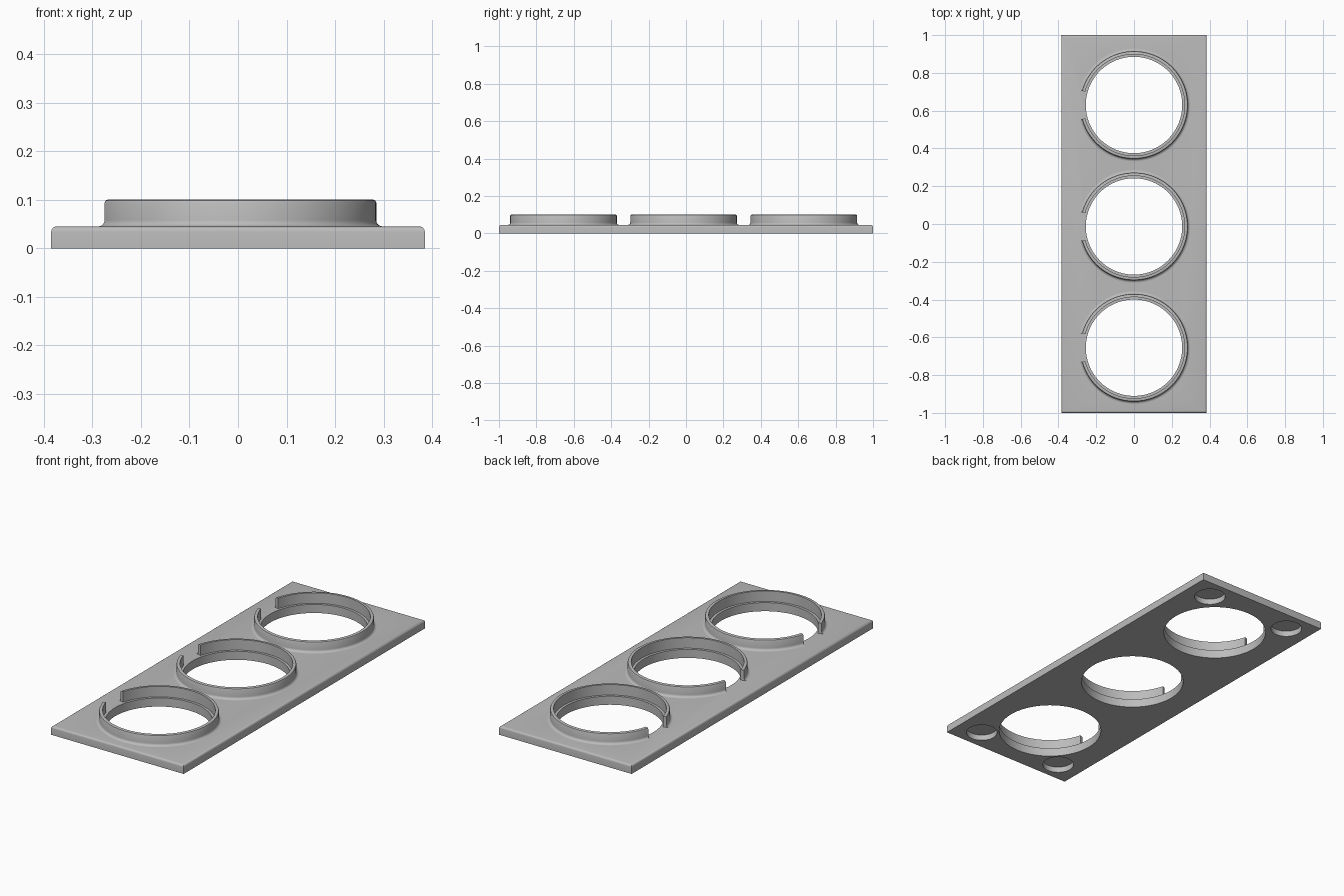
import bpy, bmesh, math

if "Cube" in bpy.data.objects:
    bpy.data.objects.remove(bpy.data.objects["Cube"])

HALF_X, PLATE_H = 0.385, 0.045
HOLE_Y = (-0.655, -0.013, 0.63)
HOLE_R = 0.255

grey = bpy.data.materials.new("light_grey")
grey.diffuse_color = (0.5, 0.5, 0.5, 1)
grey.use_nodes = True
grey.node_tree.nodes["Principled BSDF"].inputs["Base Color"].default_value = grey.diffuse_color


def add_object(name, bm):
    bmesh.ops.recalc_face_normals(bm, faces=bm.faces[:])
    mesh = bpy.data.meshes.new(name)
    bm.to_mesh(mesh)
    bm.free()
    mesh.materials.append(grey)
    ob = bpy.data.objects.new(name, mesh)
    bpy.context.collection.objects.link(ob)
    return ob


def smooth(ob):
    bpy.ops.object.select_all(action='DESELECT')
    ob.select_set(True)
    bpy.context.view_layer.objects.active = ob
    bpy.ops.object.shade_smooth_by_angle(angle=math.radians(30))


def cylinder(bm, x, y, z0, z1, r, sides):
    verts = bmesh.ops.create_cone(bm, cap_ends=True, segments=sides, radius1=r,
                                  radius2=r, depth=z1 - z0)["verts"]
    bmesh.ops.translate(bm, verts=verts, vec=(x, y, (z0 + z1) / 2))


# Plate with rounded upper edges
bm = bmesh.new()
bmesh.ops.create_cube(bm, size=1)
for v in bm.verts:
    v.co = (v.co.x * 2 * HALF_X, v.co.y * 2, (v.co.z + 0.5) * PLATE_H)
rim = [e for e in bm.edges if all(v.co.z > 0.04 for v in e.verts)]
bmesh.ops.bevel(bm, geom=rim, offset=0.011, segments=4, profile=0.5, affect='EDGES')
plate = add_object("plate", bm)

# Cutter: three through holes and four round recesses underneath
bm = bmesh.new()
for y in HOLE_Y:
    cylinder(bm, 0, y, -0.1, 0.2, HOLE_R, 96)
for sx in (-1, 1):
    for sy in (-1, 1):
        cylinder(bm, sx * 0.25, sy * 0.89, -0.05, 0.03, 0.077, 48)
cutter = add_object("hole_cutter", bm)
cutter.hide_render = True

cut = plate.modifiers.new("holes", 'BOOLEAN')
cut.object = cutter
cut.operation = 'DIFFERENCE'
cut.solver = 'EXACT'
bpy.context.view_layer.objects.active = plate
bpy.ops.object.modifier_apply(modifier=cut.name)
bpy.data.objects.remove(cutter)
smooth(plate)

# Ring cross-section (radius, height): foot fillet outside, rounded top edge
profile = [(0.268, 0.043), (0.268, 0.1), (0.279, 0.1), (0.283, 0.0985), (0.285, 0.094)]
for i in range(6):
    a = math.radians(18 * i)
    profile.append((0.298 - 0.013 * math.cos(a), 0.058 - 0.013 * math.sin(a)))
profile.append((0.298, 0.043))

# Open collar rings, each with a gap facing -x
GAP, STEPS = math.radians(15.3), 96
for name, y in zip(("front_ring", "middle_ring", "back_ring"), HOLE_Y):
    bm = bmesh.new()
    rows = []
    for i in range(STEPS + 1):
        a = -math.pi + GAP + (2 * math.pi - 2 * GAP) * i / STEPS
        rows.append([bm.verts.new((r * math.cos(a), y + r * math.sin(a), z))
                     for r, z in profile])
    n = len(profile)
    for r0, r1 in zip(rows, rows[1:]):
        for j in range(n):
            k = (j + 1) % n
            bm.faces.new((r0[j], r0[k], r1[k], r1[j]))
    bm.faces.new(rows[0])
    bm.faces.new(rows[-1])
    smooth(add_object(name, bm))
